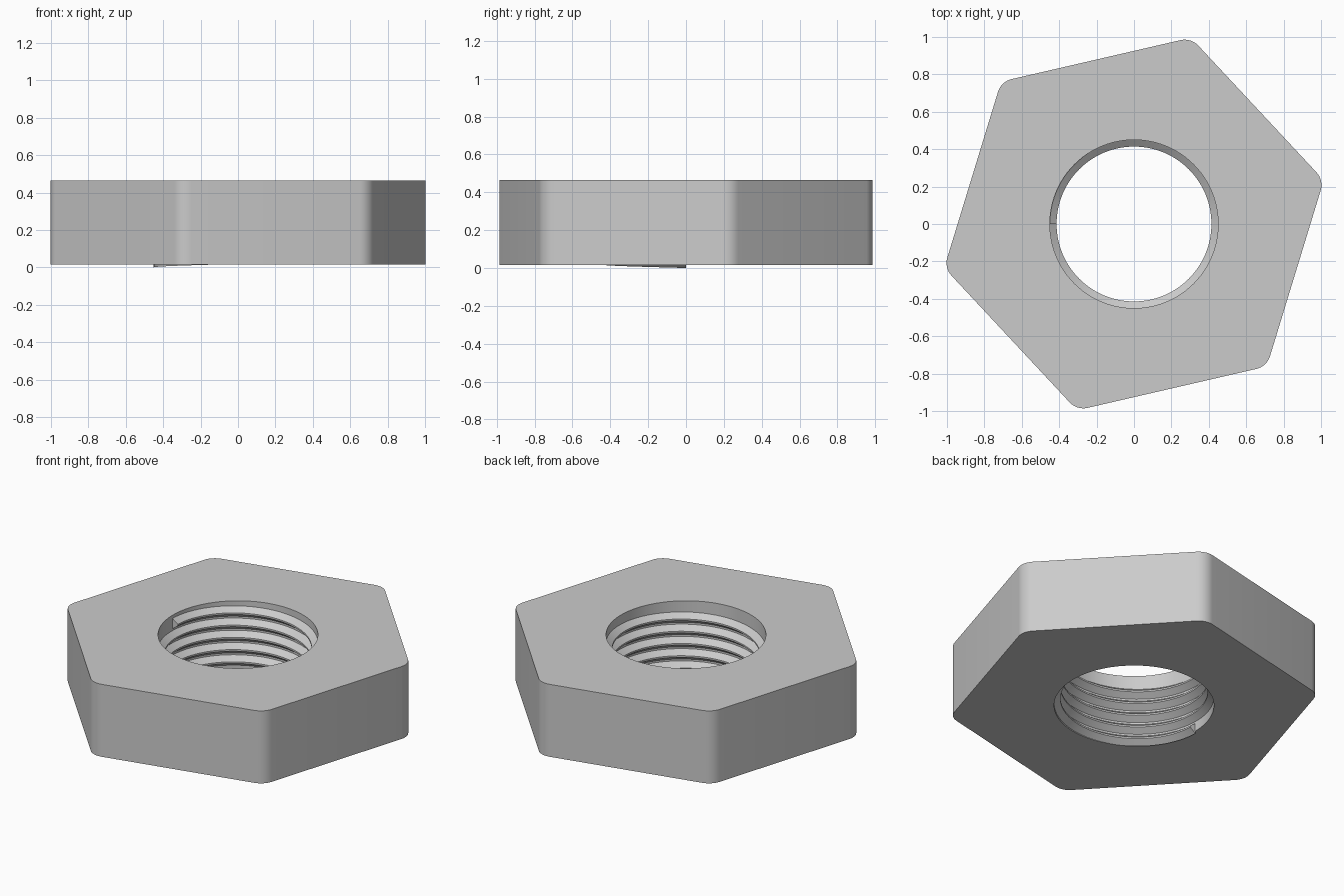
import bpy, bmesh
from math import sin, cos, pi, radians

cube = bpy.data.objects.get("Cube")
if cube:
    bpy.data.objects.remove(cube)

BOTTOM, TOP = 0.015, 0.465
APOTHEM, FILLET, BORE, CREST = 0.902, 0.1, 0.45, 0.414
PITCH, TURNS, STEPS = 0.076, 5, 96

steel = bpy.data.materials.new("grey steel")
steel.use_nodes = True
grey = (0.6, 0.6, 0.6, 1)
steel.diffuse_color = grey
steel.node_tree.nodes["Principled BSDF"].inputs["Base Color"].default_value = grey


def finish(name, bm, angle):
    bmesh.ops.recalc_face_normals(bm, faces=bm.faces)
    mesh = bpy.data.meshes.new(name)
    bm.to_mesh(mesh)
    bm.free()
    mesh.materials.append(steel)
    obj = bpy.data.objects.new(name, mesh)
    bpy.context.collection.objects.link(obj)
    bpy.ops.object.select_all(action="DESELECT")
    obj.select_set(True)
    bpy.context.view_layer.objects.active = obj
    bpy.ops.object.shade_smooth_by_angle(angle=radians(angle))
    return obj


# Hexagon outline with rounded corners
outline = []
centre = (APOTHEM - FILLET) / cos(pi / 6)
for k in range(6):
    a = radians(13 + 60 * k)
    for i in range(9):
        b = a + radians(-30 + 60 * i / 8)
        outline.append((centre * cos(a) + FILLET * cos(b),
                        centre * sin(a) + FILLET * sin(b)))
bore = [(BORE * cos(2 * pi * i / STEPS), BORE * sin(2 * pi * i / STEPS))
        for i in range(STEPS)]

# Nut body: flat plate with a hole, extruded upwards
bm = bmesh.new()
edges = []
for loop in (outline, bore):
    verts = [bm.verts.new((x, y, BOTTOM)) for x, y in loop]
    edges += [bm.edges.new((v, verts[i - 1])) for i, v in enumerate(verts)]
bmesh.ops.triangle_fill(bm, edges=edges, use_beauty=True)
plate = bmesh.ops.extrude_face_region(bm, geom=bm.faces[:], use_keep_orig=True)
raised = [g for g in plate["geom"] if isinstance(g, bmesh.types.BMVert)]
bmesh.ops.translate(bm, verts=raised, vec=(0, 0, TOP - BOTTOM))
finish("nut_body", bm, 30)

# Screw thread: ridge profile swept along a right-handed helix
profile = [(BORE + 0.001, 0), (CREST, 0.028), (CREST, 0.038), (BORE + 0.001, 0.066)]
bm = bmesh.new()
rings = []
for i in range(TURNS * STEPS + 1):
    a = pi + 2 * pi * i / STEPS
    rings.append([bm.verts.new((r * cos(a), r * sin(a), z + PITCH * i / STEPS))
                  for r, z in profile])
for low, high in zip(rings, rings[1:]):
    for j in range(4):
        bm.faces.new((low[j - 1], low[j], high[j], high[j - 1]))
bm.faces.new(rings[0])
bm.faces.new(rings[-1])
finish("bore_thread", bm, 30)
